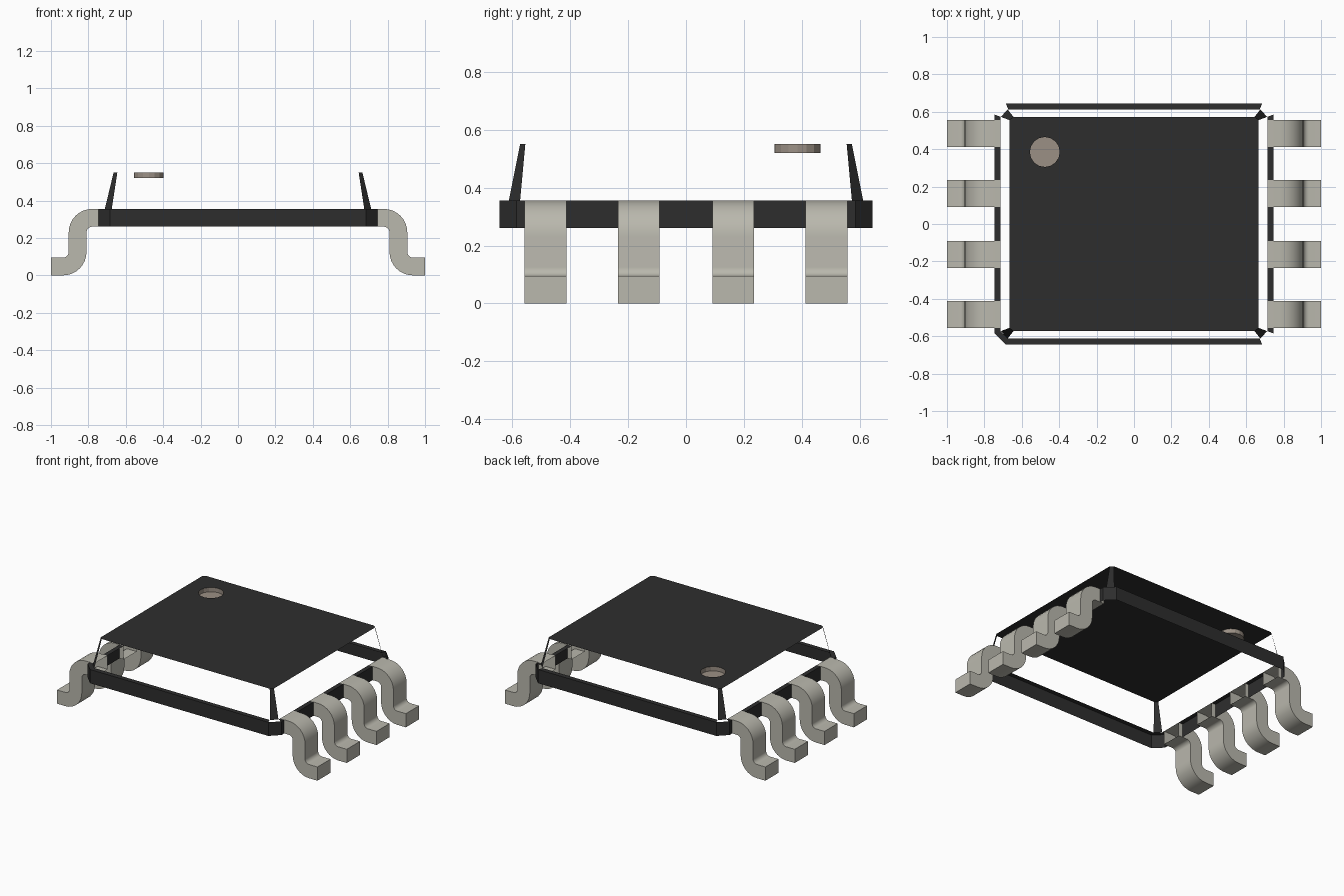
import bpy, bmesh, math
from mathutils import Vector

if "Cube" in bpy.data.objects:
    bpy.data.objects.remove(bpy.data.objects["Cube"], do_unlink=True)


def material(name, rgb):
    m = bpy.data.materials.new(name)
    m.use_nodes = True
    m.diffuse_color = (*rgb, 1)
    m.node_tree.nodes["Principled BSDF"].inputs["Base Color"].default_value = (*rgb, 1)
    return m


BLACK = material("black plastic", (0.027, 0.027, 0.027))
METAL = material("tinned metal", (0.49, 0.48, 0.42))
BEIGE = material("marker beige", (0.33, 0.28, 0.235))

# Shared dimensions
TOP, MID, LOW = 0.55, 0.355, 0.26
MARK, MARK_R, MARK_Z = (-0.477, 0.385), 0.08, 0.52
PIN_Y = (-0.485, -0.163, 0.163, 0.485)
PIN_HALF = 0.072
SIGNS = (-1, 1)


def finish(bm, name, mat):
    bmesh.ops.remove_doubles(bm, verts=bm.verts, dist=0.0005)
    me = bpy.data.meshes.new(name)
    bm.to_mesh(me)
    bm.free()
    me.materials.append(mat)
    ob = bpy.data.objects.new(name, me)
    bpy.context.collection.objects.link(ob)
    return ob


def face(bm, pts, outward):
    """Add a face whose normal points along the outward hint."""
    f = bm.faces.new([bm.verts.new(p) for p in pts])
    f.normal_update()
    if f.normal.dot(Vector(outward)) < 0:
        f.normal_flip()


def circle(z, sides=16):
    return [(MARK[0] + MARK_R * math.cos(2 * math.pi * i / sides),
             MARK[1] + MARK_R * math.sin(2 * math.pi * i / sides), z)
            for i in range(sides)]


# Top plate: chamfered rectangle with a round hole
bm = bmesh.new()
outline = []
for sx, sy in ((1, 1), (-1, 1), (-1, -1), (1, -1)):
    pair = [(sx * 0.665, sy * 0.555, TOP), (sx * 0.645, sy * 0.573, TOP)]
    outline += pair if sx * sy > 0 else pair[::-1]
for loop in (outline, circle(TOP)):
    vs = [bm.verts.new(p) for p in loop]
    for i, v in enumerate(vs):
        bm.edges.new((vs[i - 1], v))
bmesh.ops.triangle_fill(bm, edges=bm.edges[:], use_beauty=True, normal=(0, 0, 1))
bmesh.ops.dissolve_limit(bm, angle_limit=0.01, verts=bm.verts[:], edges=bm.edges[:])
for f in bm.faces:
    f.normal_update()
    if f.normal.z < 0:
        f.normal_flip()
finish(bm, "top_plate", BLACK)

# Sunken round marker: floor and wall
bm = bmesh.new()
upper, lower = circle(TOP), circle(MARK_Z)
face(bm, lower, (0, 0, 1))
for i in range(len(upper)):
    mid = (Vector(upper[i]) + Vector(upper[i - 1])) / 2
    face(bm, (upper[i - 1], upper[i], lower[i], lower[i - 1]),
         (MARK[0] - mid.x, MARK[1] - mid.y, 0))
finish(bm, "pin_one_marker", BEIGE)

# Sloped corner strips joining the belt to the plate
bm = bmesh.new()
for sx in SIGNS:
    for sy in SIGNS:
        face(bm, [(sx * x, sy * y, z) for x, y, z in (
            (0.712, 0.573, MID), (0.675, 0.612, MID),
            (0.645, 0.573, TOP), (0.665, 0.555, TOP))], (sx, sy, 0))
finish(bm, "corner_strips", BLACK)

# Belt: vertical wall with a narrow ledge along its top
bm = bmesh.new()


def wall(a, b, outward):
    face(bm, ((*a, LOW), (*b, LOW), (*b, MID), (*a, MID)), outward)


def ledge(*pts):
    face(bm, [(*p, MID) for p in pts], (0, 0, 1))


for s in SIGNS:
    # Front and back runs
    y = s * 0.645
    wall((-0.685, y), (0.685, y), (0, s, 0))
    ledge((-0.685, y), (0.685, y), (0.672, s * 0.612), (-0.672, s * 0.612))
    # Chamfered corners
    for sy in SIGNS:
        wall((s * 0.745, sy * 0.585), (s * 0.685, sy * 0.645), (s, sy, 0))
    # Side runs, interrupted by the pins
    stops = [-0.585]
    for py in PIN_Y:
        stops += [py - PIN_HALF, py + PIN_HALF]
    stops.append(0.585)
    for y0, y1 in zip(stops[::2], stops[1::2]):
        wall((s * 0.745, y0), (s * 0.745, y1), (s, 0, 0))
        ledge((s * 0.745, y0), (s * 0.745, y1),
              (s * 0.714, min(y1, 0.573)), (s * 0.714, max(y0, -0.573)))
ledge((-0.745, -0.585), (-0.685, -0.645), (-0.672, -0.612), (-0.714, -0.573))
finish(bm, "body_belt", BLACK)


# Gull-wing pins
def arc(cx, cz, r, start, end, n=8):
    angles = [math.radians(start + (end - start) * i / n) for i in range(n + 1)]
    return [(cx + r * math.cos(a), cz + r * math.sin(a)) for a in angles]


outer = ([(0.714, MID)] + arc(0.78, 0.23, 0.125, 90, 0)
         + arc(0.935, 0.125, 0.03, 180, 270) + [(1.0, 0.095)])
inner = ([(0.714, LOW)] + arc(0.78, 0.23, 0.03, 90, 0)
         + arc(0.935, 0.125, 0.125, 180, 270) + [(1.0, 0.0)])


def pin(name, side, cy):
    bm = bmesh.new()
    rows = []
    for (ox, oz), (ix, iz) in zip(outer, inner):
        rows.append([bm.verts.new((side * x, cy + dy, z)) for x, z, dy in (
            (ox, oz, -PIN_HALF), (ox, oz, PIN_HALF),
            (ix, iz, PIN_HALF), (ix, iz, -PIN_HALF))])
    for a, b in zip(rows, rows[1:]):
        for k in range(4):
            quad = (a[k - 1], a[k], b[k], b[k - 1])
            bm.faces.new(quad if side > 0 else quad[::-1])
    # Toe is closed; the end inside the body stays open
    bm.faces.new(rows[-1])
    bmesh.ops.recalc_face_normals(bm, faces=bm.faces[:])
    ob = finish(bm, name, METAL)
    bpy.ops.object.select_all(action="DESELECT")
    ob.select_set(True)
    bpy.context.view_layer.objects.active = ob
    bpy.ops.object.shade_smooth_by_angle(angle=math.radians(40))


for side, label in ((1, "left"), (-1, "right")):
    for i, cy in enumerate(PIN_Y):
        pin(f"{label}_pin_{i + 1}", side, cy)
